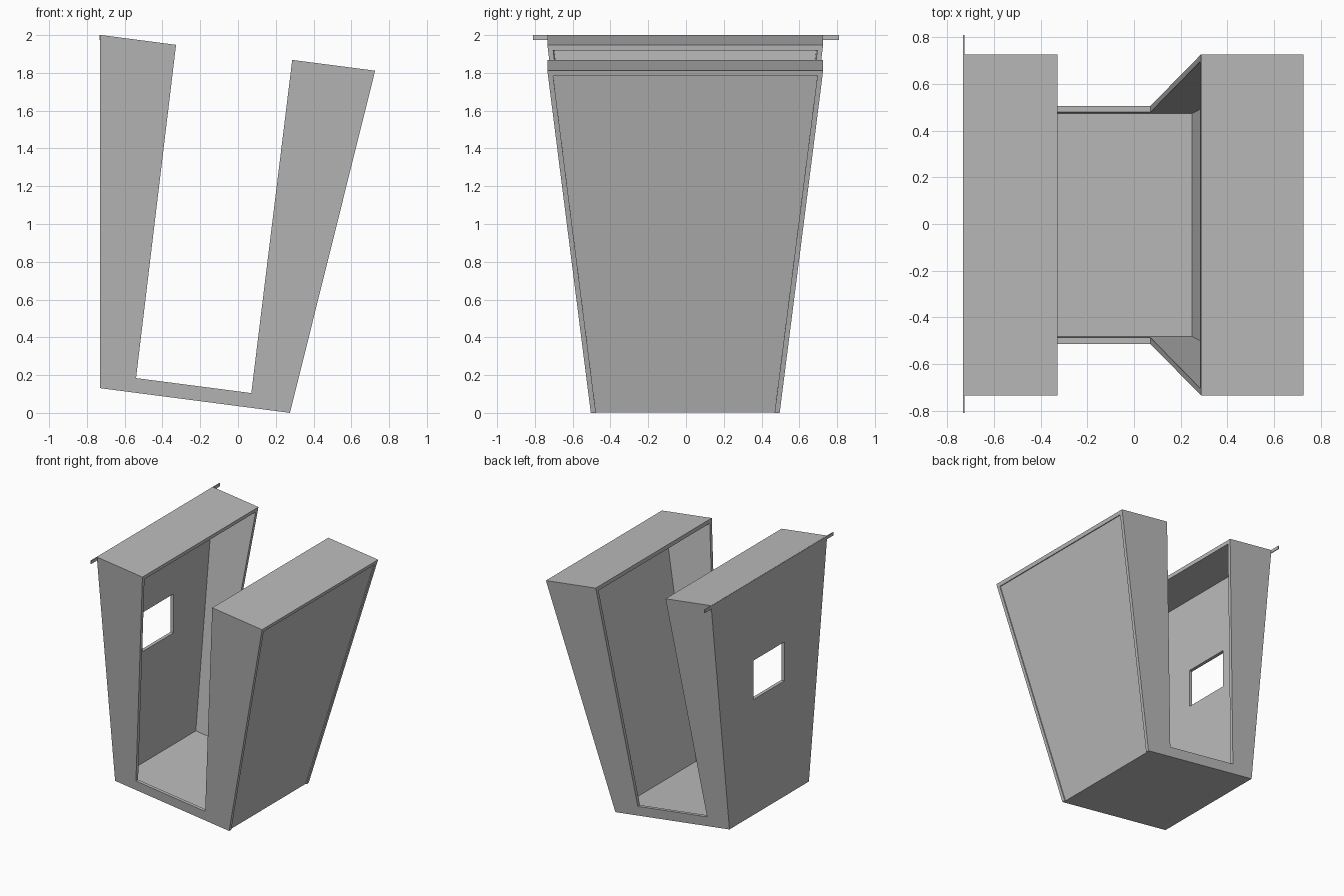
import bpy
import bmesh

if "Cube" in bpy.data.objects:
    bpy.data.objects.remove(bpy.data.objects["Cube"])

GREY = (0.5, 0.5, 0.5, 1.0)
mat = bpy.data.materials.new("plain grey")
mat.use_nodes = True
mat.diffuse_color = GREY
mat.node_tree.nodes["Principled BSDF"].inputs["Base Color"].default_value = GREY

H = 1.87        # height above the sloping floor
T = 0.027       # panel thickness
ROOF = H - 0.03  # underside of the roofs
SILL = 0.078
SLOPE = 0.13


def height(x, h):
    """World z of a point h above the tilted base."""
    return h + 0.036 - SLOPE * x


def half_width(h):
    return 0.5 + 0.23 * h / H


def lean(bottom, top):
    """Straight edge leaning from bottom x to top x."""
    return lambda h: bottom + (top - bottom) * h / H


left_out = lean(-0.73, -0.73)
left_in = lean(-0.549, -0.328)
right_in = lean(0.061, 0.287)
right_out = lean(0.275, 0.726)


def prism(name, profile, near, far):
    """Extrude an (x, h) profile between two y limits that depend on h."""
    bm = bmesh.new()
    rings = [[bm.verts.new((x, y(h) - 0.004, height(x, h))) for x, h in profile]
             for y in (near, far)]
    bm.faces.new(rings[0])
    bm.faces.new(rings[1])
    n = len(profile)
    for i in range(n):
        j = (i + 1) % n
        bm.faces.new((rings[0][i], rings[0][j], rings[1][j], rings[1][i]))
    bmesh.ops.recalc_face_normals(bm, faces=bm.faces)
    mesh = bpy.data.meshes.new(name)
    bm.to_mesh(mesh)
    bm.free()
    mesh.materials.append(mat)
    obj = bpy.data.objects.new(name, mesh)
    bpy.context.collection.objects.link(obj)
    return obj


def box(name, low, high):
    bpy.ops.mesh.primitive_cube_add(size=1)
    obj = bpy.context.object
    obj.name = name
    obj.location = [(a + b) / 2 for a, b in zip(low, high)]
    obj.scale = [b - a for a, b in zip(low, high)]
    obj.data.materials.append(mat)
    return obj


def band(a, b, h0, h1):
    """Four-sided profile between two leaning edges."""
    return [(a(h0), h0), (b(h0), h0), (b(h1), h1), (a(h1), h1)]


def outside(sign):
    return lambda h: sign * half_width(h)


def inside(sign):
    return lambda h: sign * (half_width(h) - T)


# U-shaped front and back walls
outline = [(edge(h), h) for edge, h in (
    (left_out, 0), (right_out, 0), (right_out, ROOF), (right_in, ROOF),
    (right_in, SILL), (left_in, SILL), (left_in, ROOF), (left_out, ROOF))]
prism("front_wall", outline, outside(-1), inside(-1))
prism("back_wall", outline, inside(1), outside(1))

# Floor, roofs and side walls
prism("floor", band(left_out, lambda h: right_out(h) - 0.008, 0, 0.035),
      inside(-1), inside(1))
prism("left_roof", band(left_out, left_in, ROOF, H), outside(-1), outside(1))
prism("right_roof", band(right_in, right_out, ROOF, H), outside(-1), outside(1))
prism("right_wall", band(lambda h: right_out(h) - 0.035,
                         lambda h: right_out(h) - 0.008, 0.035, ROOF),
      inside(-1), inside(1))
left_wall = prism("left_wall", band(left_out, lambda h: left_out(h) + T, 0.035, ROOF),
                  inside(-1), inside(1))

# Window opening in the left wall
cutter = box("window_cutter", (-0.9, -0.195, 1.05), (-0.6, 0.195, 1.36))
cutter.hide_render = True
cut = left_wall.modifiers.new("window", 'BOOLEAN')
cut.operation = 'DIFFERENCE'
cut.solver = 'EXACT'
cut.object = cutter
bpy.context.view_layer.objects.active = left_wall
bpy.ops.object.modifier_apply(modifier=cut.name)
bpy.data.objects.remove(cutter)

# Thin strip along the high eave, with ends past the walls
box("eave_strip", (-0.733, -0.81, 1.975), (-0.726, 0.81, 2.0))
